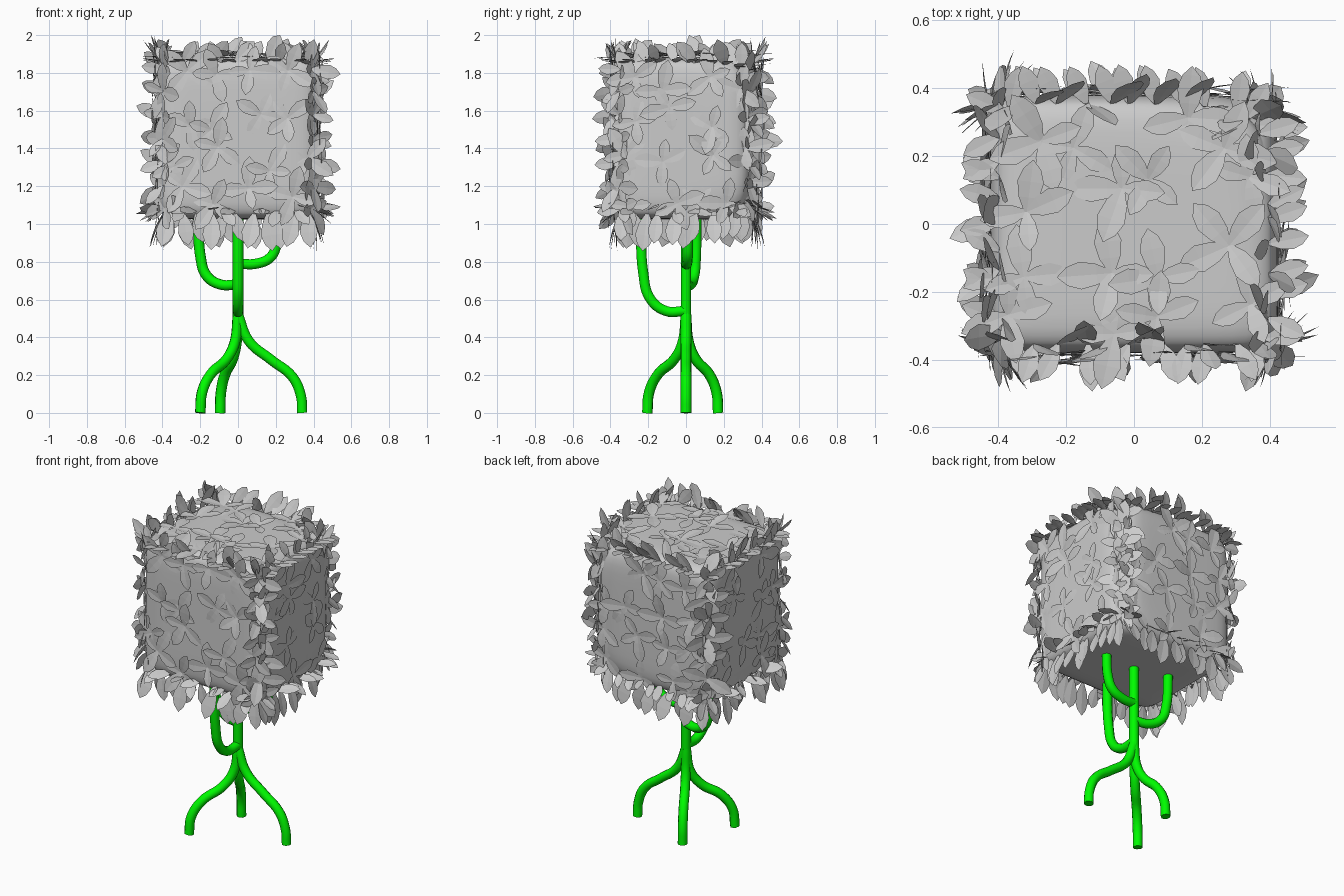
import bpy, bmesh, math, random
from mathutils import Vector

if "Cube" in bpy.data.objects:
    bpy.data.objects.remove(bpy.data.objects["Cube"])

random.seed(7)
green = bpy.data.materials.new("green_bark")
green.diffuse_color = (0.0, 0.96, 0.0, 1)
green.use_nodes = True
green.node_tree.nodes["Principled BSDF"].inputs["Base Color"].default_value = green.diffuse_color


def tube(name, pts, r=0.028):
    """Smooth round stem through the given points."""
    cu = bpy.data.curves.new(name, 'CURVE')
    cu.dimensions = '3D'
    cu.bevel_depth, cu.bevel_resolution, cu.resolution_u = r, 3, 6
    cu.use_fill_caps = True
    sp = cu.splines.new('BEZIER')
    sp.bezier_points.add(len(pts) - 1)
    for bp, p in zip(sp.bezier_points, pts):
        bp.co = p
        bp.handle_left_type = bp.handle_right_type = 'AUTO'
    ob = bpy.data.objects.new(name, cu)
    bpy.context.collection.objects.link(ob)
    bpy.ops.object.select_all(action='DESELECT')
    ob.select_set(True)
    bpy.context.view_layer.objects.active = ob
    bpy.ops.object.convert(target='MESH')
    ob = bpy.context.object
    ob.data.materials.clear()
    ob.data.materials.append(green)
    bpy.ops.object.shade_smooth_by_angle(angle=math.radians(45))


# Trunk
tube("trunk", [(0, 0, 0.42), (0, 0, 0.7), (0, 0, 1.03)])

# Root legs: foot position, swept inwards to the trunk
leg_profile = [(1, 0), (0.98, 0.09), (0.85, 0.19), (0.52, 0.28), (0.17, 0.38), (0, 0.52)]
low_profile = [(1, 0), (0.95, 0.11), (0.72, 0.205), (0.32, 0.28), (0.09, 0.37), (0, 0.52)]
for name, x, y, prof in (("leg_right", 0.34, 0.0, leg_profile),
                         ("leg_front_left", -0.20, -0.205, low_profile),
                         ("leg_back_left", -0.095, 0.17, low_profile)):
    tube(name, [(x * f, y * f, z) for f, z in prof])

# Branches: leave the trunk level, then turn upwards
for name, x, y, z in (("branch_left", -0.21, 0.055, 0.68),
                      ("branch_right", 0.215, 0.01, 0.79),
                      ("branch_front", 0.0, -0.24, 0.54)):
    h = 1.03 - z
    prof = [(0, 0), (0.45, 0.0), (0.8, 0.14 * h), (0.94, 0.4 * h), (1, h)]
    tube(name, [(x * f, y * f, z + d) for f, d in prof])

# Crown block: a cube grid pulled onto a softly rounded box
C = Vector((0, 0, 1.455))
H = Vector((0.425, 0.38, 0.43))


def on_block(q):
    """Map a point of the unit cube onto the rounded crown, softest at back right."""
    p = 10 - 5 * max(0, q[0]) * max(0, q[1])
    k = sum(abs(c) ** p for c in q) ** (-1 / p)
    return C + Vector([q[i] * k * H[i] for i in range(3)])


bm = bmesh.new()
bmesh.ops.create_cube(bm, size=2)
bmesh.ops.subdivide_edges(bm, edges=bm.edges[:], cuts=19, use_grid_fill=True)
for v in bm.verts:
    # bunch the grid towards the edges so the rounding is smooth
    v.co = on_block([math.sin(c * math.pi / 2) for c in v.co])
for f in bm.faces:
    f.smooth = True
me = bpy.data.meshes.new("crown_block")
bm.to_mesh(me)
bm.free()
bpy.context.collection.objects.link(bpy.data.objects.new("crown_block", me))

# Leaves: slightly folded and arched blades gathered in one mesh
leaves = bmesh.new()


def leaf(base, along, normal, tilt, size):
    along, n = along.normalized(), normal.normalized()
    side = n.cross(along).normalized()
    d = along * math.cos(tilt) + n * math.sin(tilt)
    up = d.cross(side).normalized()
    rows = []
    for t, w in ((0, 0.05), (0.28, 0.19), (0.58, 0.25), (0.82, 0.17), (1, 0)):
        mid = base + d * (t * size) - up * (0.08 * size * t * t)
        row = [mid] if w == 0 else [mid + side * (s * w * size) + up * (abs(s) * 0.08 * w * size)
                                    for s in (-1, 0, 1)]
        rows.append([leaves.verts.new(Vector((p.x, p.y, min(p.z, 2.0)))) for p in row])
    for a, b in zip(rows, rows[1:]):
        for i in range(2):
            if len(b) == 3:
                leaves.faces.new((a[i], a[i + 1], b[i + 1], b[i]))
            else:
                leaves.faces.new((a[i], a[i + 1], b[0]))


def sprig(pos, normal, ref, count, tilt):
    """Leaves radiating from one point lying on the surface."""
    u = ref.normalized()
    v = normal.cross(u).normalized()
    start = random.uniform(-0.6, 0.6)
    for k in range(count):
        a = start + math.tau * k / count + random.uniform(-0.35, 0.35)
        leaf(pos, u * math.cos(a) + v * math.sin(a), normal,
             random.uniform(*tilt), random.uniform(0.11, 0.17))


def axis(i, s=1):
    e = Vector((0, 0, 0))
    e[i] = s
    return e


# Sprigs on the four sides and the top
for i, s in ((0, 1), (0, -1), (1, 1), (1, -1), (2, 1)):
    n = axis(i, s)
    a, b = [j for j in range(3) if j != i]
    for p in range(4):
        for q in range(4):
            unit = axis(i, s)
            unit[a] = (p + 0.5) / 2 - 1 + random.uniform(-0.17, 0.17)
            unit[b] = (q + 0.5) / 2 - 1 + random.uniform(-0.17, 0.17)
            sprig(on_block(unit) + n * 0.004, n, axis(b), 4, (0.02, 0.3))

# Upright corner edges: leaves flaring outwards
for sx in (-1, 1):
    for sy in (-1, 1):
        for k in range(7):
            pos = on_block((sx, sy, (k / 3.2 - 0.95)))
            sprig(pos, Vector((sx, sy, 0)).normalized(), axis(2), 4, (0.0, 0.8))

# Rims along the top (standing) and the bottom (hanging)
for i in (0, 1):
    o = 1 - i
    for s in (-1, 1):
        n = axis(o, s)
        for k in range(11):
            unit = axis(o, s) + axis(i, (k / 5 - 1) * 0.96 + random.uniform(-0.05, 0.05))
            top, low = on_block(unit + axis(2)), on_block(unit - axis(2))
            sway = axis(i, random.uniform(-0.6, 0.6))
            leaf(top, n * random.uniform(-0.4, 0.6) + axis(2, 0.6) + sway, n,
                 0.1, random.uniform(0.12, 0.17))
            leaf(top, n + axis(2, 0.15) - sway, axis(2), 0.1, 0.12)
            leaf(low, axis(2, -1) + sway * 0.5, n, random.uniform(0.0, 0.5),
                 random.uniform(0.15, 0.2))
            leaf(low + axis(2, 0.02), n * 0.7 + axis(2, random.uniform(-0.7, 0.1)) - sway,
                 n + axis(2, 0.8), 0.1, random.uniform(0.11, 0.15))

me = bpy.data.meshes.new("leaves")
leaves.to_mesh(me)
leaves.free()
bpy.context.collection.objects.link(bpy.data.objects.new("leaves", me))
